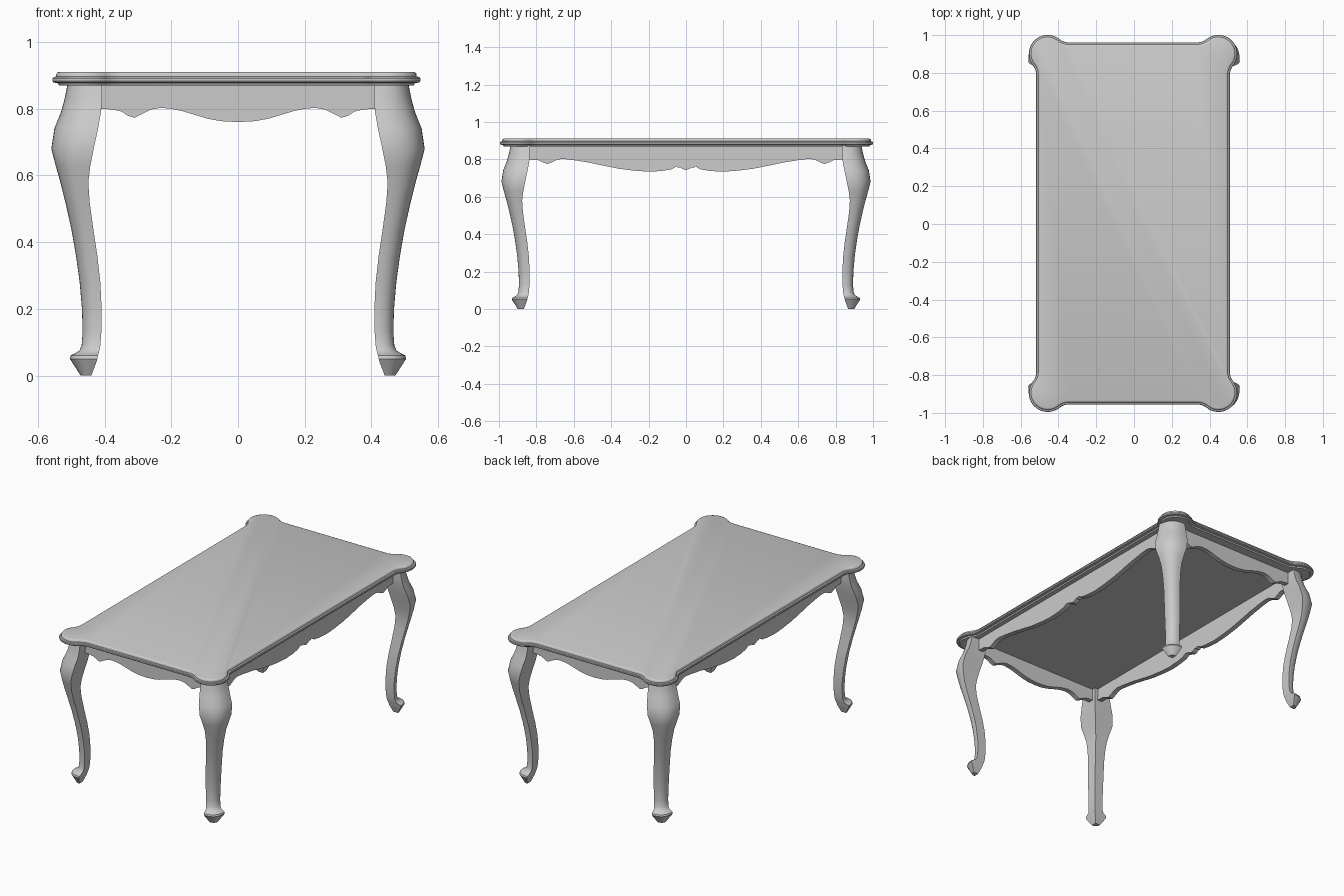
import bpy, bmesh, math
from mathutils import Vector

if "Cube" in bpy.data.objects:
    bpy.data.objects.remove(bpy.data.objects["Cube"])


def loft(name, rings, mirror=None, angle=35):
    """Skin a stack of equal-length closed rings and cap both ends."""
    bm = bmesh.new()
    layers = [[bm.verts.new(p) for p in ring] for ring in rings]
    n = len(rings[0])
    for a, b in zip(layers, layers[1:]):
        for i in range(n):
            j = (i + 1) % n
            bm.faces.new((a[i], a[j], b[j], b[i]))
    bm.faces.new(layers[0][::-1])
    bm.faces.new(layers[-1])
    bmesh.ops.recalc_face_normals(bm, faces=bm.faces)
    me = bpy.data.meshes.new(name)
    bm.to_mesh(me)
    bm.free()
    ob = bpy.data.objects.new(name, me)
    bpy.context.collection.objects.link(ob)
    bpy.ops.object.select_all(action='DESELECT')
    ob.select_set(True)
    bpy.context.view_layer.objects.active = ob
    bpy.ops.object.shade_smooth_by_angle(angle=math.radians(angle))
    if mirror:
        m = ob.modifiers.new("mirror", 'MIRROR')
        m.use_axis = mirror
        m.use_mirror_merge = False
    return ob


def arc(cx, cy, r, a0, a1, n):
    return [(cx + r * math.cos(a0 + (a1 - a0) * i / n),
             cy + r * math.sin(a0 + (a1 - a0) * i / n)) for i in range(n + 1)]


# Tabletop: straight sides flowing through concave fillets into round corner lobes
EX, EY, R, RC = 0.5125, 0.9585, 0.10, 0.08
LX, LY = 0.452, 0.898


def outline(inset):
    dx = EX + RC - LX
    dy = math.sqrt((R + RC) ** 2 - dx ** 2)
    ey = EY + RC - LY
    ex = math.sqrt((R + RC) ** 2 - ey ** 2)
    a0, a1 = math.atan2(-dy, dx), math.atan2(ey, -ex)
    q = arc(LX + dx, LY - dy, RC + inset, math.pi, a0 + math.pi, 6)
    q += arc(LX, LY, R - inset, a0, a1, 20)[1:-1]
    q += arc(LX - ex, LY + ey, RC + inset, a1 - math.pi, -math.pi / 2, 6)
    pts = list(q)
    pts += [(-x, y) for x, y in reversed(q)]
    pts += [(-x, -y) for x, y in q]
    pts += [(x, -y) for x, y in reversed(q)]
    return pts


edge = [(0.870, 0.020), (0.877, 0.016), (0.879, 0.003), (0.883, 0.0), (0.891, 0.0),
        (0.895, 0.003), (0.897, 0.011), (0.905, 0.012), (0.909, 0.015), (0.911, 0.021)]
loft("tabletop", [[(x - 0.005, y + 0.003, z) for x, y in outline(i)] for z, i in edge])

# Cabriole legs: (height, inner corner, outer reach); square inside, rounded outside
sections = [(0.0, 0.440, 0.472), (0.042, 0.424, 0.499), (0.050, 0.422, 0.504),
            (0.060, 0.420, 0.502), (0.066, 0.418, 0.490), (0.074, 0.416, 0.476),
            (0.090, 0.413, 0.469), (0.13, 0.410, 0.466), (0.20, 0.409, 0.468),
            (0.28, 0.413, 0.475), (0.36, 0.422, 0.486), (0.44, 0.434, 0.500),
            (0.52, 0.445, 0.518), (0.58, 0.449, 0.533), (0.63, 0.443, 0.547),
            (0.68, 0.433, 0.560), (0.74, 0.420, 0.551), (0.79, 0.411, 0.531),
            (0.83, 0.408, 0.520), (0.875, 0.408, 0.511)]
Y_OFF = 0.427


def leg_ring(z, i, o):
    w, e = o - i, 2 / 2.5
    pts = [(i, i)]
    for k in range(13):
        t = math.pi / 2 * k / 12
        pts.append((i + w * max(math.cos(t), 0) ** e, i + w * max(math.sin(t), 0) ** e))
    return [(x, y + Y_OFF, z) for x, y in pts]


loft("legs", [leg_ring(*s) for s in sections], mirror=(True, True, False), angle=40)


# Aprons: boards with a scalloped lower edge, given as half profiles (distance, height)
def apron_profile(half):
    low = [(-d, z) for d, z in reversed(half)] + [(d, z) for d, z in half if d > 0]
    return low + [(half[-1][0], 0.873), (-half[-1][0], 0.873)]


end_half = [(0, 0.760), (0.05, 0.763), (0.09, 0.770), (0.13, 0.782), (0.17, 0.794),
            (0.20, 0.800), (0.23, 0.803), (0.26, 0.798), (0.285, 0.786), (0.31, 0.773),
            (0.33, 0.779), (0.35, 0.792), (0.375, 0.798), (0.45, 0.802)]
side_half = [(0, 0.743), (0.02, 0.750), (0.03, 0.758), (0.04, 0.754), (0.05, 0.762),
             (0.08, 0.746), (0.13, 0.738), (0.20, 0.734), (0.28, 0.740), (0.36, 0.750),
             (0.44, 0.766), (0.52, 0.783), (0.60, 0.796), (0.66, 0.803), (0.69, 0.798),
             (0.715, 0.785), (0.74, 0.775), (0.765, 0.784), (0.79, 0.796), (0.88, 0.802)]
end_p, side_p = apron_profile(end_half), apron_profile(side_half)
loft("end_aprons", [[(d, y, z) for d, z in end_p] for y in (0.857, 0.887)],
     mirror=(False, True, False), angle=25)
loft("side_aprons", [[(x, d, z) for d, z in side_p] for x in (0.430, 0.460)],
     mirror=(True, False, False), angle=25)
